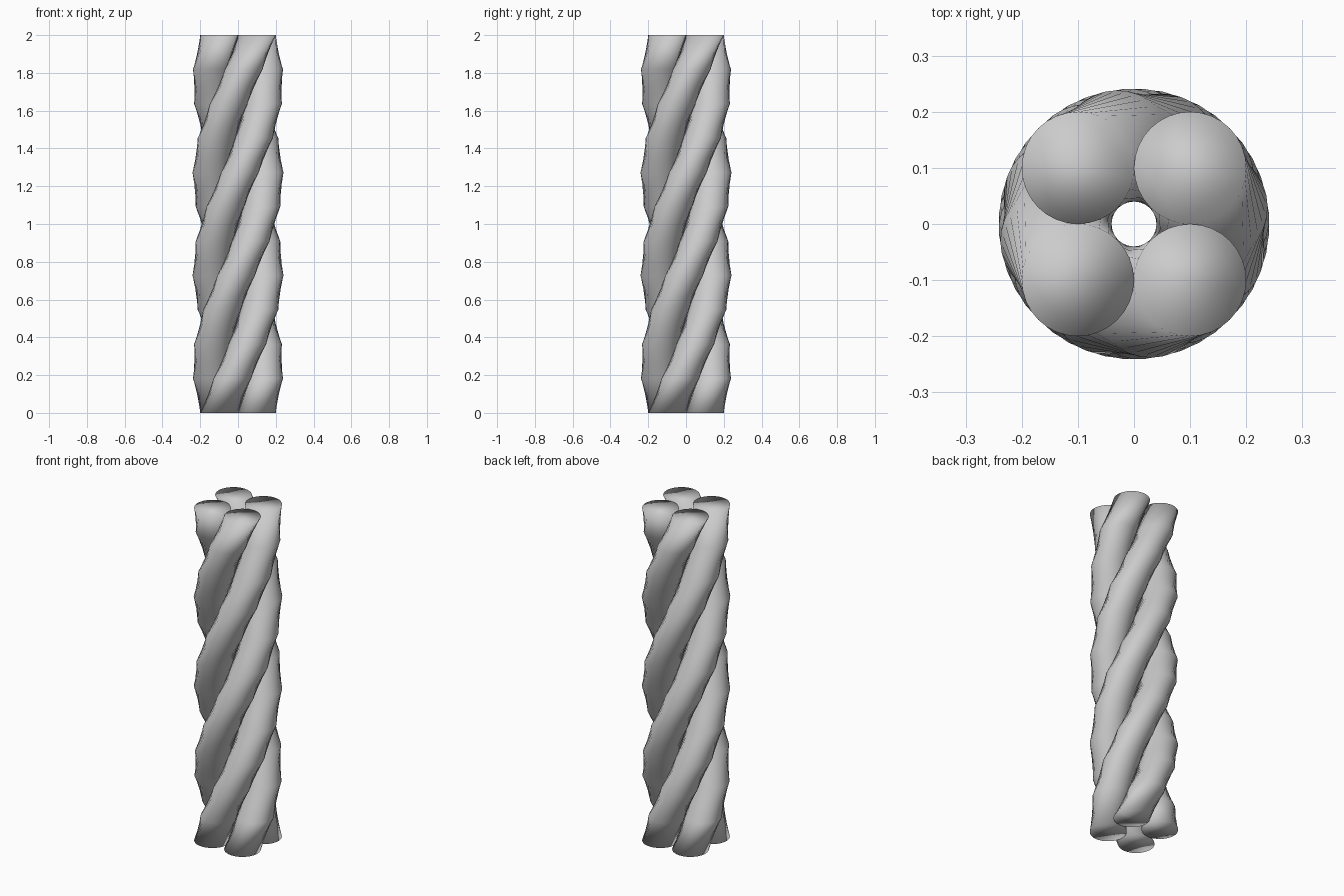
import bpy, bmesh
from math import pi, sin, cos, radians
from mathutils import Matrix

if "Cube" in bpy.data.objects:
    bpy.data.objects.remove(bpy.data.objects["Cube"])

HEIGHT, RADIUS, SIDES, STEPS = 2.0, 0.1, 32, 11
TWIST = radians(360)


def strand(name, cx, cy):
    # Disc swept upward in steps, turning about the central axis
    bm = bmesh.new()
    rings = []
    for k in range(STEPS + 1):
        t = k / STEPS
        rot = Matrix.Rotation(TWIST * t, 4, 'Z')
        ring = []
        for i in range(SIDES):
            a = 2 * pi * i / SIDES
            p = Matrix.Translation((cx + RADIUS * cos(a), cy + RADIUS * sin(a), HEIGHT * t))
            ring.append(bm.verts.new((rot @ p).translation))
        rings.append(ring)
    for lo, hi in zip(rings, rings[1:]):
        for i in range(SIDES):
            j = (i + 1) % SIDES
            bm.faces.new((lo[i], lo[j], hi[j], hi[i]))
    # End caps
    bm.faces.new(rings[0][::-1])
    bm.faces.new(rings[-1])
    for f in bm.faces:
        f.smooth = True
    mesh = bpy.data.meshes.new(name)
    bm.to_mesh(mesh)
    bm.free()
    obj = bpy.data.objects.new(name, mesh)
    bpy.context.collection.objects.link(obj)


# Four strands of the rope column
for n, (sx, sy) in enumerate([(1, 1), (-1, 1), (-1, -1), (1, -1)], 1):
    strand(f"rope_strand_{n}", sx * 0.1, sy * 0.1)
